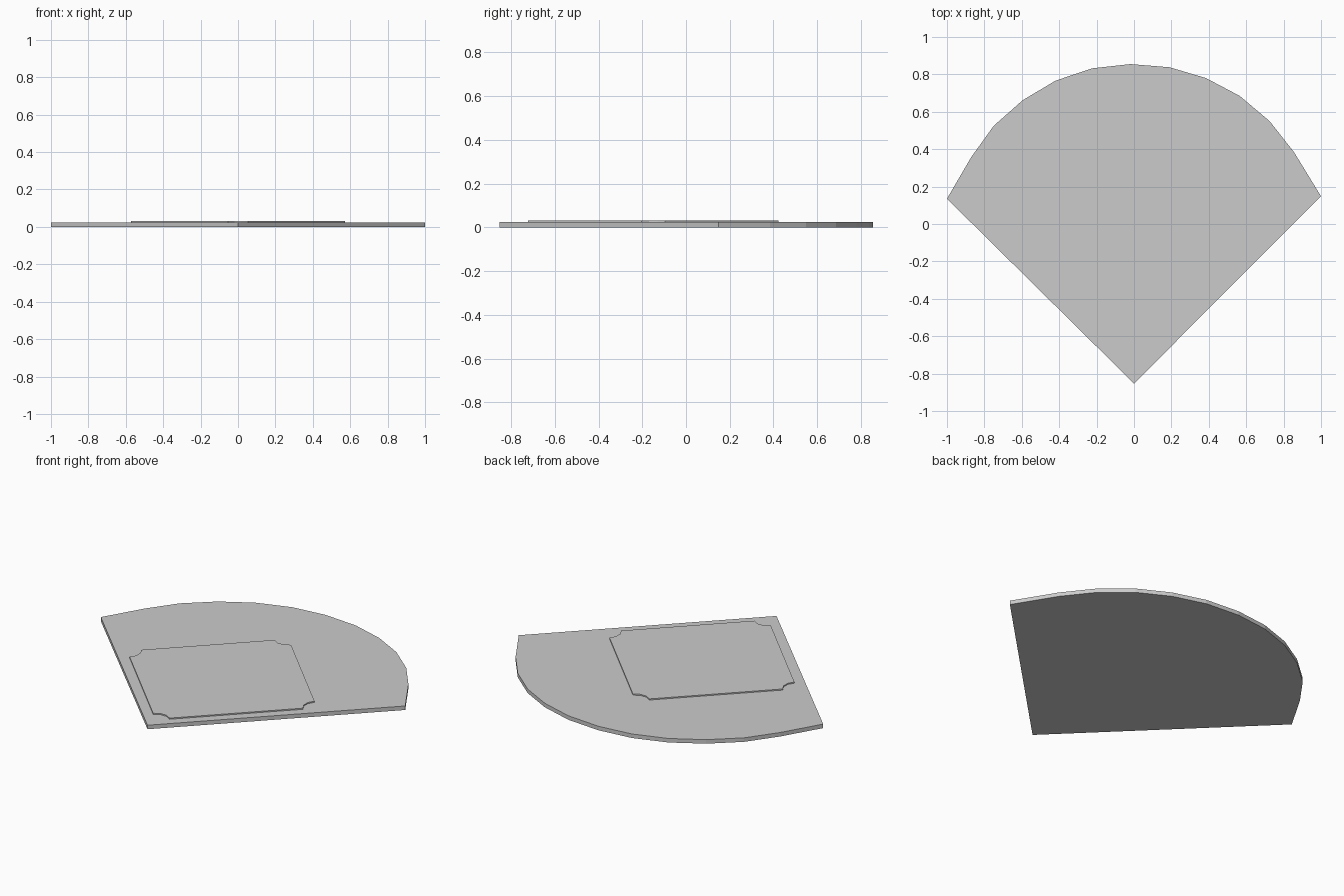
import bpy, bmesh
from math import sin, cos, pi, radians

if "Cube" in bpy.data.objects:
    bpy.data.objects.remove(bpy.data.objects["Cube"])


def plate(name, outline, z0, z1):
    """Extrude a flat outline between two heights."""
    bm = bmesh.new()
    face = bm.faces.new([bm.verts.new((x, y, z0)) for x, y in outline])
    ext = bmesh.ops.extrude_face_region(bm, geom=[face])
    top = [v for v in ext["geom"] if isinstance(v, bmesh.types.BMVert)]
    bmesh.ops.translate(bm, verts=top, vec=(0, 0, z1 - z0))
    bmesh.ops.recalc_face_normals(bm, faces=bm.faces)
    mesh = bpy.data.meshes.new(name)
    bm.to_mesh(mesh)
    bm.free()
    ob = bpy.data.objects.new(name, mesh)
    bpy.context.collection.objects.link(ob)
    return ob


# Base slab: right-angled point at the front, faceted arc at the back
base = [(0, -0.853), (1, 0.148), (0.855, 0.385), (0.725, 0.55), (0.565, 0.685),
        (0.385, 0.78), (0.19, 0.838), (-0.02, 0.855), (-0.225, 0.832),
        (-0.42, 0.766), (-0.595, 0.662), (-0.75, 0.525), (-0.87, 0.358), (-1, 0.135)]
plate("base_slab", base, 0, 0.024)

# Raised panel: square turned 45 degrees with scooped corners
half, scoop, steps = 0.443, 0.077, 3
panel = []
for q in range(4):
    turn = radians(45 + 90 * q)
    for i in range(steps + 1):
        a = radians(270) - i * (pi / 2) / steps
        x, y = half + scoop * cos(a), half + scoop * sin(a)
        panel.append((x * cos(turn) - y * sin(turn),
                      x * sin(turn) + y * cos(turn) - 0.15))
plate("raised_panel", panel, 0.02, 0.031)
